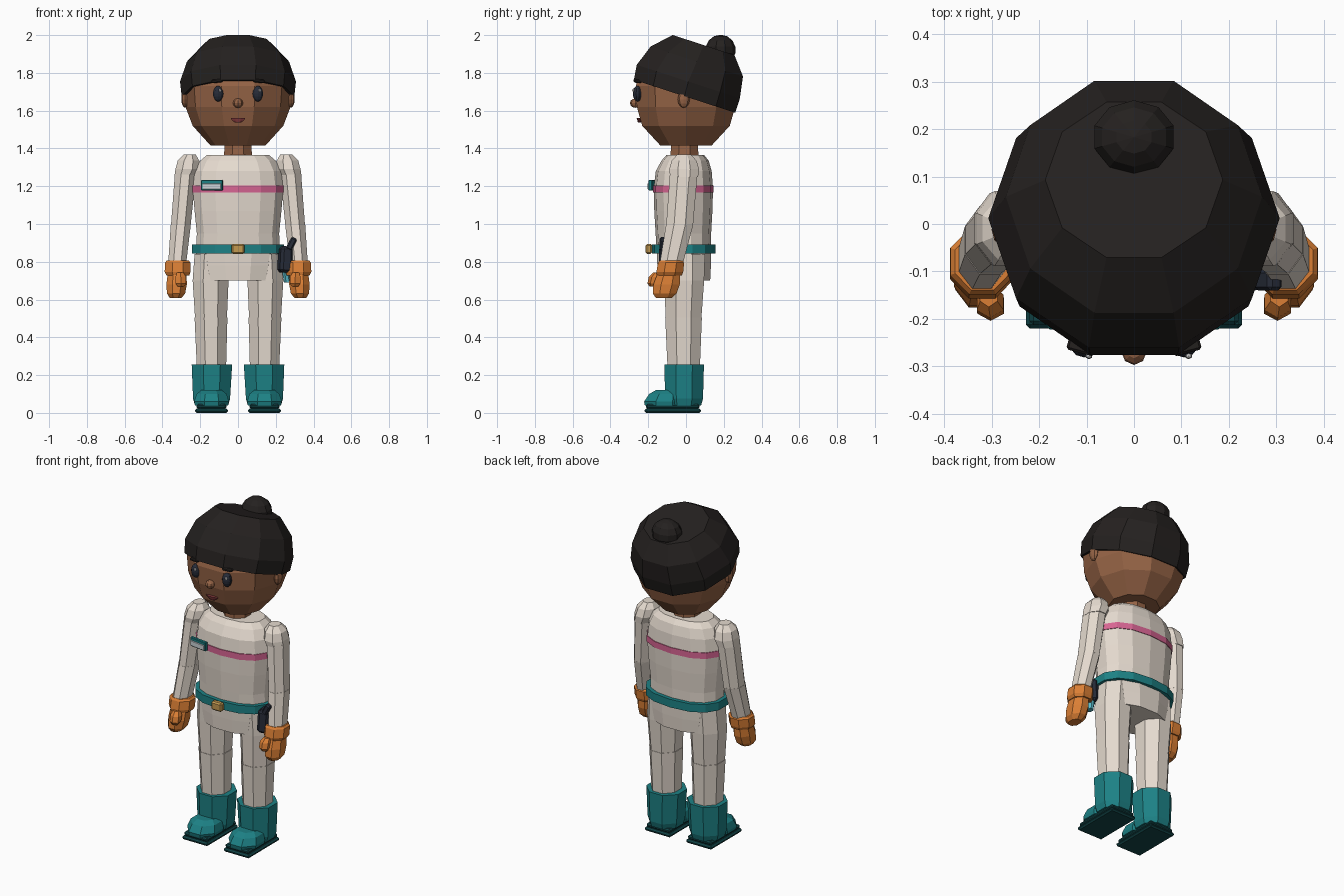
import bpy, bmesh, math
from mathutils import Matrix, Vector


def material(name, r, g, b):
    m = bpy.data.materials.new(name)
    m.diffuse_color = (r, g, b, 1)
    return m


SUIT = material("cream_suit", .78, .70, .62)
SKIN = material("brown_skin", .30, .125, .06)
HAIR = material("black_hair", .018, .015, .014)
TEAL = material("teal", .012, .22, .235)
DEEP = material("dark_teal", .006, .06, .065)
ORANGE = material("orange", .70, .21, .035)
PINK = material("pink", .68, .13, .29)
GOLD = material("gold", .55, .32, .08)
NAVY = material("navy", .02, .025, .04)
CYAN = material("cyan", .1, .5, .6)
PALE = material("pale_grey", .6, .65, .68)
WHITE = material("white", .9, .9, .9)
LIP = material("lip", .25, .045, .05)


def finish(name, bm, mat, matrix=None):
    if matrix:
        bm.transform(matrix)
    bmesh.ops.recalc_face_normals(bm, faces=bm.faces)
    me = bpy.data.meshes.new(name)
    bm.to_mesh(me)
    bm.free()
    me.materials.append(mat)
    ob = bpy.data.objects.new(name, me)
    bpy.context.collection.objects.link(ob)
    return ob


def loft(name, rings, n, mat, turn=.5, matrix=None, square=1.0):
    """Stack of n-sided rings (cx, cy, z, half width x, half width y)."""
    unit = []
    for i in range(n):
        a = (i + turn) * math.tau / n
        c, s = math.cos(a), math.sin(a)
        unit.append((math.copysign(abs(c) ** square, c), math.copysign(abs(s) ** square, s)))
    mx = max(abs(p[0]) for p in unit)
    my = max(abs(p[1]) for p in unit)
    bm = bmesh.new()
    loops = [[bm.verts.new((cx + u / mx * rx, cy + v / my * ry, z)) for u, v in unit]
             for cx, cy, z, rx, ry in rings]
    for a, b in zip(loops, loops[1:]):
        for i in range(n):
            j = (i + 1) % n
            bm.faces.new((a[i], a[j], b[j], b[i]))
    bm.faces.new(loops[0][::-1])
    bm.faces.new(loops[-1])
    return finish(name, bm, mat, matrix)


def ball(name, loc, radii, mat, seg=8, rings=6):
    bm = bmesh.new()
    bmesh.ops.create_uvsphere(bm, u_segments=seg, v_segments=rings, radius=1)
    return finish(name, bm, mat, Matrix.Translation(loc) @ Matrix.Diagonal((*radii, 1)))


def box(name, loc, size, mat, bevel=.006, rot=(0, 0, 0)):
    bm = bmesh.new()
    bmesh.ops.create_cube(bm, size=1)
    bm.transform(Matrix.Diagonal((*size, 1)))
    bmesh.ops.bevel(bm, geom=bm.edges[:], offset=bevel, segments=1, affect='EDGES')
    r = Matrix.Identity(4)
    for angle, axis in zip(rot, 'XYZ'):
        r = Matrix.Rotation(angle, 4, axis) @ r
    return finish(name, bm, mat, Matrix.Translation(loc) @ r)


# Head and neck
loft("head", [(0, 0, 1.415, .145, .135), (0, 0, 1.52, .24, .232), (0, 0, 1.62, .278, .26),
              (0, 0, 1.73, .287, .266), (0, 0, 1.83, .25, .235)], 10, SKIN, 0)
loft("neck", [(0, -.008, 1.34, .075, .075), (0, -.008, 1.44, .07, .07)], 8, SKIN)

# Hair cap, tilted back, with a bun
tilt = Matrix.Translation((0, 0, 1.70)) @ Matrix.Rotation(math.radians(-18), 4, 'X')
loft("hair_cap", [(0, 0, -.025, .298, .282), (0, -.005, .055, .307, .287),
                  (0, .005, .17, .27, .257), (0, .012, .264, .187, .172)], 10, HAIR, 0, tilt)
ball("hair_bun", (0, .183, 1.922), (.09, .08, .08), HAIR, 10, 7)

# Face
ball("nose", (0, -.268, 1.64), (.027, .029, .025), SKIN)
loft("mouth", [(0, -.244, 1.537, .016, .01), (0, -.248, 1.549, .032, .01),
               (0, -.251, 1.56, .038, .01)], 8, LIP)

# Torso, stripe, pelvis and belt
loft("torso", [(0, -.012, .84, .222, .142), (0, -.014, .95, .218, .147), (0, -.014, 1.07, .23, .154),
               (0, -.014, 1.19, .24, .157), (0, -.012, 1.28, .228, .148),
               (0, -.005, 1.335, .2, .125), (0, -.004, 1.365, .165, .1)], 14, SUIT, .5, None, .85)
loft("chest_stripe", [(0, -.014, 1.168, .242, .16), (0, -.014, 1.205, .242, .16)],
     14, PINK, .5, None, .85)
loft("pelvis", [(0, -.01, .70, .19, .138), (0, -.01, .78, .208, .142), (0, -.01, .86, .222, .144)],
     12, SUIT, .5, None, .85)
loft("belt", [(0, -.013, .843, .243, .168), (0, -.013, .892, .243, .168)], 14, TEAL, .5, None, .85)
box("belt_buckle", (0, -.197, .868), (.07, .035, .052), GOLD, .008)

# Name-tag plate
tag_turn = (0, 0, math.radians(-8))
box("badge_plate", (-.138, -.181, 1.205), (.115, .02, .054), TEAL, .003, tag_turn)
box("badge_panel", (-.139, -.19, 1.199), (.1, .012, .032), PALE, .002, tag_turn)

# Hip tool with grip and tip
lean = (0, math.radians(3), math.radians(15))
box("holster", (.247, -.085, .812), (.068, .11, .14), NAVY, .015, lean)
box("tool_grip", (.283, -.118, .895), (.034, .045, .07), NAVY, .008, (0, math.radians(28), 0))
loft("tool_tip", [(.262, -.07, .69, .018, .022), (.257, -.075, .75, .024, .028)], 8, CYAN)

# Paired parts
for s, side in ((-1, "right"), (1, "left")):
    def limb(name, rings, mat, n=8, turn=.5):
        loft(f"{side}_{name}", [(s * x, y, z, rx, ry) for x, y, z, rx, ry in rings], n, mat, turn)

    # Eye, highlight, brow and ear
    ball(f"{side}_eye", (s * .105, -.256, 1.69), (.029, .025, .042), NAVY, 10, 8)
    ball(f"{side}_eye_glint", (s * .105 + .01, -.278, 1.708), (.008, .007, .009), WHITE, 6, 4)
    box(f"{side}_eyebrow", (s * .11, -.257, 1.757), (.06, .03, .018), HAIR, .005,
        (0, s * math.radians(6), s * math.radians(15)))
    ball(f"{side}_ear", (s * .28, -.012, 1.66), (.02, .032, .045), SKIN)

    # Shoulder, upper arm and forearm
    limb("shoulder", [(.282, -.01, 1.25, .055, .074), (.268, -.01, 1.29, .063, .079),
                      (.262, -.01, 1.335, .057, .066), (.256, -.01, 1.368, .032, .036)], SUIT)
    limb("upper_arm", [(.303, -.034, .99, .052, .071), (.278, -.012, 1.27, .056, .073)], SUIT)
    limb("forearm", [(.324, -.082, .77, .047, .06), (.303, -.034, .995, .053, .072)], SUIT)

    # Glove
    limb("glove_cuff", [(.318, -.088, .728, .06, .066), (.32, -.086, .745, .068, .071),
                        (.319, -.079, .795, .068, .069), (.319, -.079, .806, .058, .06)], ORANGE)
    limb("glove_hand", [(.33, -.118, .607, .03, .04), (.328, -.113, .632, .048, .063),
                        (.325, -.103, .68, .054, .07), (.322, -.09, .74, .05, .06)], ORANGE)
    limb("glove_thumb", [(.303, -.178, .668, .016, .014), (.302, -.174, .685, .028, .03),
                         (.303, -.165, .72, .028, .032), (.306, -.15, .742, .018, .025)], ORANGE, 6)

    # Leg
    limb("thigh", [(.143, -.013, .495, .084, .094), (.145, -.01, .70, .095, .106),
                   (.14, -.01, .84, .09, .11)], SUIT)
    limb("shin", [(.14, -.012, .2, .076, .084), (.143, -.013, .505, .087, .097)], SUIT)

    # Boot
    limb("boot_shaft", [(.14, -.01, .04, .088, .09), (.14, -.01, .075, .098, .1),
                        (.138, -.01, .255, .107, .105)], TEAL)
    limb("boot_toe", [(.14, -.115, .04, .088, .103), (.14, -.115, .06, .092, .107),
                      (.14, -.105, .1, .08, .09), (.14, -.095, .12, .055, .065)], TEAL)
    box(f"{side}_sole_tread", (s * .14, -.07, .011), (.175, .30, .022), DEEP, .008)
    box(f"{side}_sole_welt", (s * .14, -.07, .034), (.16, .285, .024), DEEP, .008)
